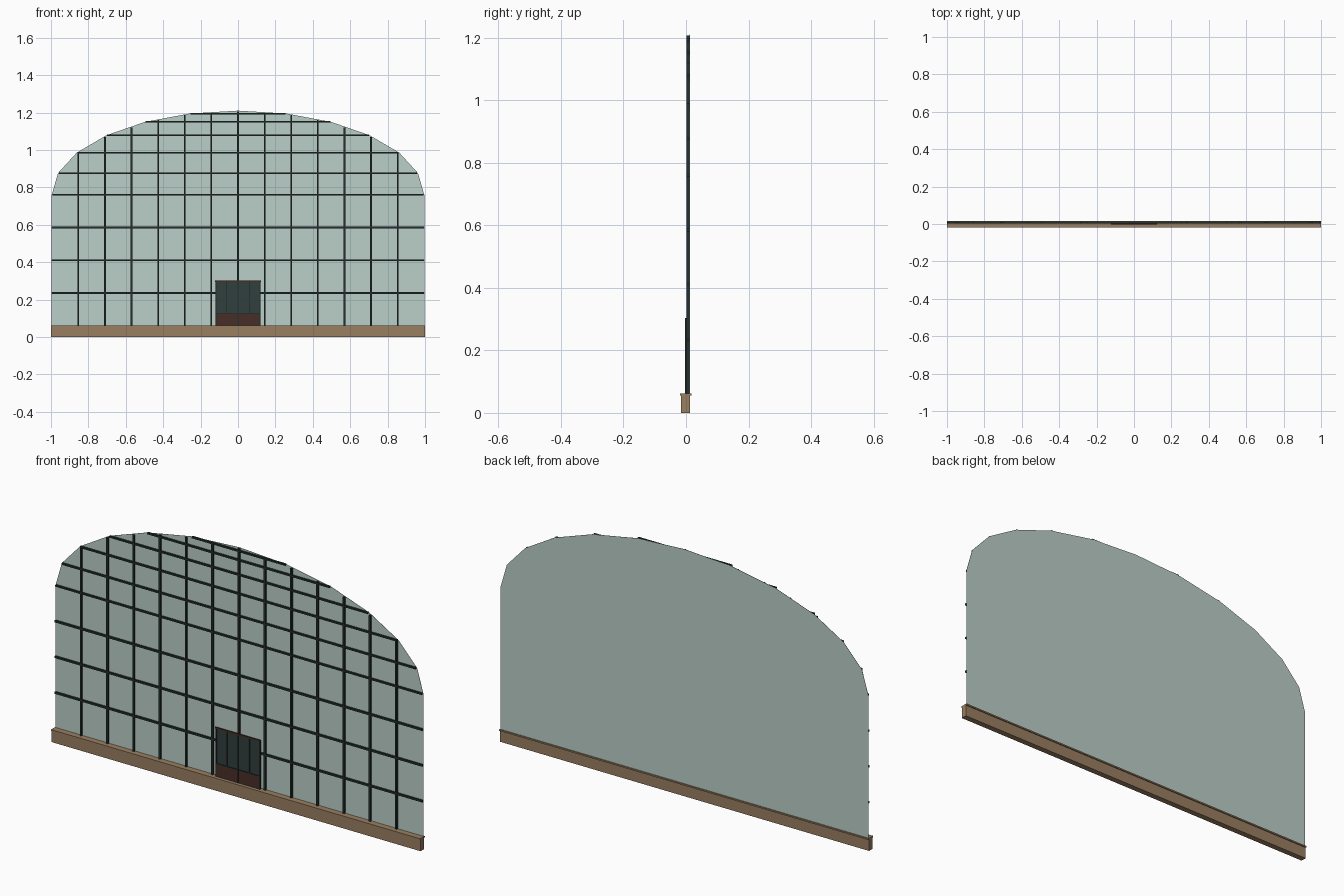
import bpy, bmesh, math

cube = bpy.data.objects.get("Cube")
if cube:
    bpy.data.objects.remove(cube, do_unlink=True)

HALF_W, SILL, SPRING, RISE = 0.996, 0.06, 0.76, 0.45
FRONT, BACK = 0.002, 0.012
BAR = 0.009


def material(name, color):
    m = bpy.data.materials.new(name)
    m.use_nodes = True
    m.diffuse_color = (*color, 1)
    m.node_tree.nodes["Principled BSDF"].inputs["Base Color"].default_value = (*color, 1)
    return m


GLASS = material("pale_glass", (0.50, 0.62, 0.58))
IRON = material("dark_iron", (0.018, 0.03, 0.027))
STONE = material("tan_stone", (0.32, 0.21, 0.12))
WOOD = material("red_wood", (0.065, 0.026, 0.02))
PANE = material("dark_pane", (0.03, 0.05, 0.048))


def finish(name, bm, mat):
    bmesh.ops.recalc_face_normals(bm, faces=bm.faces)
    mesh = bpy.data.meshes.new(name)
    bm.to_mesh(mesh)
    bm.free()
    mesh.materials.append(mat)
    obj = bpy.data.objects.new(name, mesh)
    bpy.context.collection.objects.link(obj)
    return obj


def add_box(bm, x, y, z):
    """Add a box given (low, high) ranges on each axis."""
    verts = bmesh.ops.create_cube(bm, size=1)["verts"]
    for v in verts:
        v.co = [r[0] if c < 0 else r[1] for c, r in zip(v.co, (x, y, z))]


def boxes(name, mat, *ranges):
    bm = bmesh.new()
    for r in ranges:
        add_box(bm, *r)
    return finish(name, bm, mat)


def centred(c, width=BAR):
    return (c - width / 2, c + width / 2)


def extrude_outline(name, mat, outline, y0, y1, rim=None):
    """Extrude an xz outline; with rim set, keep only a border of that width."""
    bm = bmesh.new()
    face = bm.faces.new([bm.verts.new((x, y0, z)) for x, z in outline])
    if rim:
        bmesh.ops.inset_region(bm, faces=[face], thickness=rim, use_even_offset=True)
        bmesh.ops.delete(bm, geom=[face], context='FACES_ONLY')
    ext = bmesh.ops.extrude_face_region(bm, geom=bm.faces[:], use_keep_orig=True)
    verts = [g for g in ext["geom"] if isinstance(g, bmesh.types.BMVert)]
    bmesh.ops.translate(bm, verts=verts, vec=(0, y1 - y0, 0))
    return finish(name, bm, mat)


# Arched outline: straight sides below a twelve-sided half ellipse
angles = [math.pi * i / 12 for i in range(13)]
arch = [(HALF_W * math.cos(a), SPRING + RISE * math.sin(a)) for a in angles]
outline = [(HALF_W, SILL)] + arch + [(-HALF_W, SILL)]


def arch_height(x):
    for (xa, za), (xb, zb) in zip(arch, arch[1:]):
        if xb <= x <= xa:
            return za + (zb - za) * (xa - x) / (xa - xb)


# Plinth with a projecting cap
boxes("plinth", STONE, ((-1, 1), (-0.016, 0.012), (0, 0.055)))
boxes("plinth_cap", STONE, ((-1, 1), (-0.019, 0.017), (0.055, 0.062)))

# Glazing and its rim
extrude_outline("glass_wall", GLASS, outline, BACK - 0.001, BACK + 0.0002)
extrude_outline("arch_rim", IRON, outline, FRONT - 0.001, BACK + 0.0005, rim=0.01)

# Glazing bars: uprights reach the arch, rails meet the arch corners
bm = bmesh.new()
for i in range(-6, 7):
    x = HALF_W * i / 7
    add_box(bm, centred(x), (FRONT, BACK), (SILL, arch_height(x) - 0.004))
finish("upright_bars", bm, IRON)

bm = bmesh.new()
step = (SPRING - SILL) / 4
for i in range(1, 4):
    add_box(bm, (-HALF_W, HALF_W), (FRONT, BACK), centred(SILL + step * i))
for x, z in arch[:6]:
    add_box(bm, (-x + 0.004, x - 0.004), (FRONT, BACK), centred(z, BAR * 0.9))
finish("cross_bars", bm, IRON)

# Double door: casing, leaves with panes above and wooden panels below
DW, DTOP, RAIL = 0.122, 0.305, 0.125
door = [(DW, SILL), (DW, DTOP), (-DW, DTOP), (-DW, SILL)]
extrude_outline("door_casing", IRON, door, 0, BACK + 0.0007, rim=0.005)
boxes("door_lintel", WOOD, ((-DW, DW), (-0.003, 0.002), (DTOP - 0.01, DTOP - 0.002)))
for side, name in ((-1, "right"), (1, "left")):
    x = tuple(sorted((side * 0.002, side * (DW - 0.004))))
    mid = side * DW / 2
    boxes(name + "_door_pane", PANE, (x, (0.0005, 0.005), (RAIL, DTOP - 0.008)))
    boxes(name + "_door_panel", WOOD, (x, (-0.002, 0.005), (SILL, RAIL)))
    boxes(name + "_door_bars", IRON,
          (centred(mid, 0.005), (-0.002, 0.004), (RAIL, DTOP - 0.01)),
          (centred(side * (DW - 0.004), 0.006), (-0.0025, 0.004), (SILL, DTOP - 0.01)),
          (x, (-0.0025, 0.004), centred(RAIL, 0.004)))
boxes("door_meeting_stile", IRON, (centred(0, 0.006), (-0.0025, 0.004), (SILL, DTOP - 0.01)))
